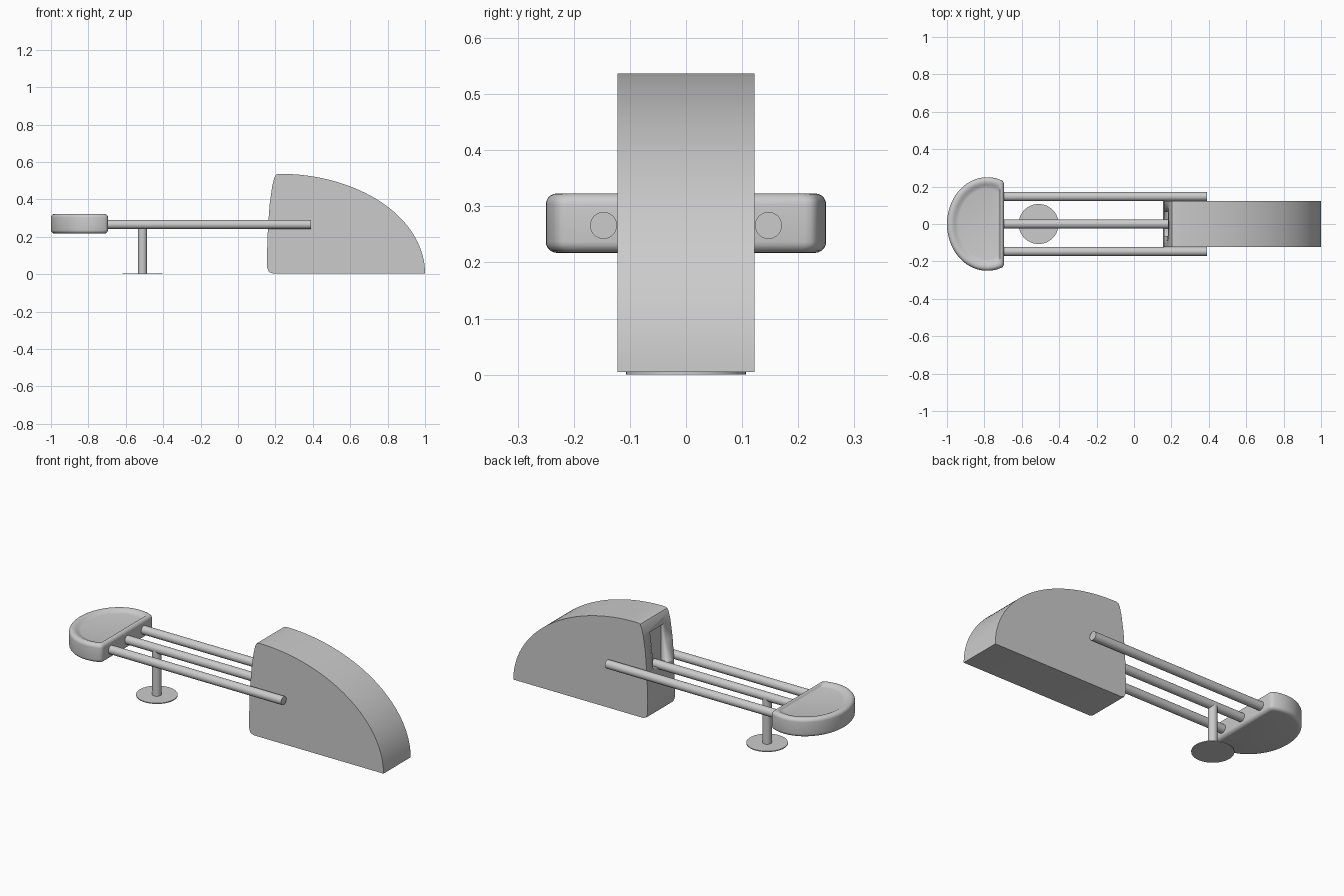
import bpy, bmesh, math
from mathutils import Vector

if "Cube" in bpy.data.objects:
    bpy.data.objects.remove(bpy.data.objects["Cube"])


def finish(bm, name, angle=35):
    bmesh.ops.recalc_face_normals(bm, faces=bm.faces)
    me = bpy.data.meshes.new(name)
    bm.to_mesh(me)
    bm.free()
    ob = bpy.data.objects.new(name, me)
    bpy.context.collection.objects.link(ob)
    bpy.ops.object.select_all(action='DESELECT')
    bpy.context.view_layer.objects.active = ob
    ob.select_set(True)
    bpy.ops.object.shade_smooth_by_angle(angle=math.radians(angle))
    return ob


def loft(name, rings, angle=35):
    # skin equal-length closed rings and cap both ends
    bm = bmesh.new()
    loops = [[bm.verts.new(p) for p in ring] for ring in rings]
    n = len(loops[0])
    for a, b in zip(loops, loops[1:]):
        for i in range(n):
            j = (i + 1) % n
            bm.faces.new((a[i], a[j], b[j], b[i]))
    bm.faces.new(loops[0])
    bm.faces.new(loops[-1])
    return finish(bm, name, angle)


def rod(name, start, end, radius, sides=32):
    a, b = Vector(start), Vector(end)
    rot = (b - a).to_track_quat('Z', 'Y')
    circle = [rot @ Vector((radius * math.cos(2 * math.pi * i / sides),
                            radius * math.sin(2 * math.pi * i / sides), 0)) for i in range(sides)]
    return loft(name, [[p + c for c in circle] for p in (a, b)])


# quarter-round wheel housing
profile = [(0.185, 0.005), (0.165, 0.012), (0.156, 0.035), (0.155, 0.1), (0.160, 0.25),
           (0.170, 0.38), (0.183, 0.47), (0.194, 0.515), (0.203, 0.532)]
for i in range(41):
    t = math.pi / 2 * (1 - i / 40)
    profile.append((0.22 + 0.78 * math.cos(t), 0.005 + 0.532 * math.sin(t)))
housing = loft("housing", [[(x, y, z) for x, z in profile] for y in (-0.122, 0.122)])

# recessed window in the rear face of the housing
window = [(-0.063, 0.26), (0.063, 0.26), (0.063, 0.47), (-0.063, 0.47)]
cutter = loft("window_cutter", [[(x, y, z) for y, z in window] for x in (0.05, 0.2)])
cutter.hide_render = True
cut = housing.modifiers.new("window", 'BOOLEAN')
cut.operation = 'DIFFERENCE'
cut.solver = 'EXACT'
cut.object = cutter
bpy.context.view_layer.objects.active = housing
bpy.ops.object.modifier_apply(modifier=cut.name)
bpy.data.objects.remove(cutter)


# D-shaped seat with rounded edges and a shallow dish
def seat_ring(inset, flat_inset, z):
    cx, rx, ry = -0.785, 0.215 - inset, 0.25 - inset
    lim = -0.695 - flat_inset
    t0 = math.acos((lim - 0.018 - cx) / rx)
    arc = [t0 + (2 * math.pi - 2 * t0) * i / 48 for i in range(49)]
    pts = [(cx + rx * math.cos(t), ry * math.sin(t), z) for t in arc]
    y = pts[0][1]
    corner = [(lim, y - 0.024), (lim - 0.002, y - 0.013), (lim - 0.008, y - 0.005)]
    return ([(x, v, z) for x, v in corner] + pts
            + [(x, -v, z) for x, v in reversed(corner)])


rings = []
r = 0.02
for i in range(6):
    a = math.pi / 2 * i / 5
    d = r * (1 - math.sin(a))
    rings.append(seat_ring(d, d, 0.217 + r * (1 - math.cos(a))))
for i in range(6):
    a = math.pi / 2 * i / 5
    d = r * (1 - math.cos(a))
    rings.append(seat_ring(d, d, 0.323 - r * (1 - math.sin(a))))
for d, f, z in [(0.030, 0.022, 0.322), (0.040, 0.025, 0.317), (0.052, 0.028, 0.311), (0.062, 0.031, 0.309)]:
    rings.append(seat_ring(d, f, z))
loft("seat", rings)

# two side rails and the centre rail
for side, label in ((1, "left"), (-1, "right")):
    rod(label + "_rail", (-0.72, side * 0.147, 0.266), (0.39, side * 0.147, 0.266), 0.024)
rod("centre_rail", (-0.72, 0, 0.266), (0.2, 0, 0.266), 0.024)

# support post and round foot plate
rod("support_post", (-0.51, 0, 0.003), (-0.51, 0, 0.266), 0.024)
rod("foot_plate", (-0.51, 0, 0), (-0.51, 0, 0.005), 0.107, 48)
